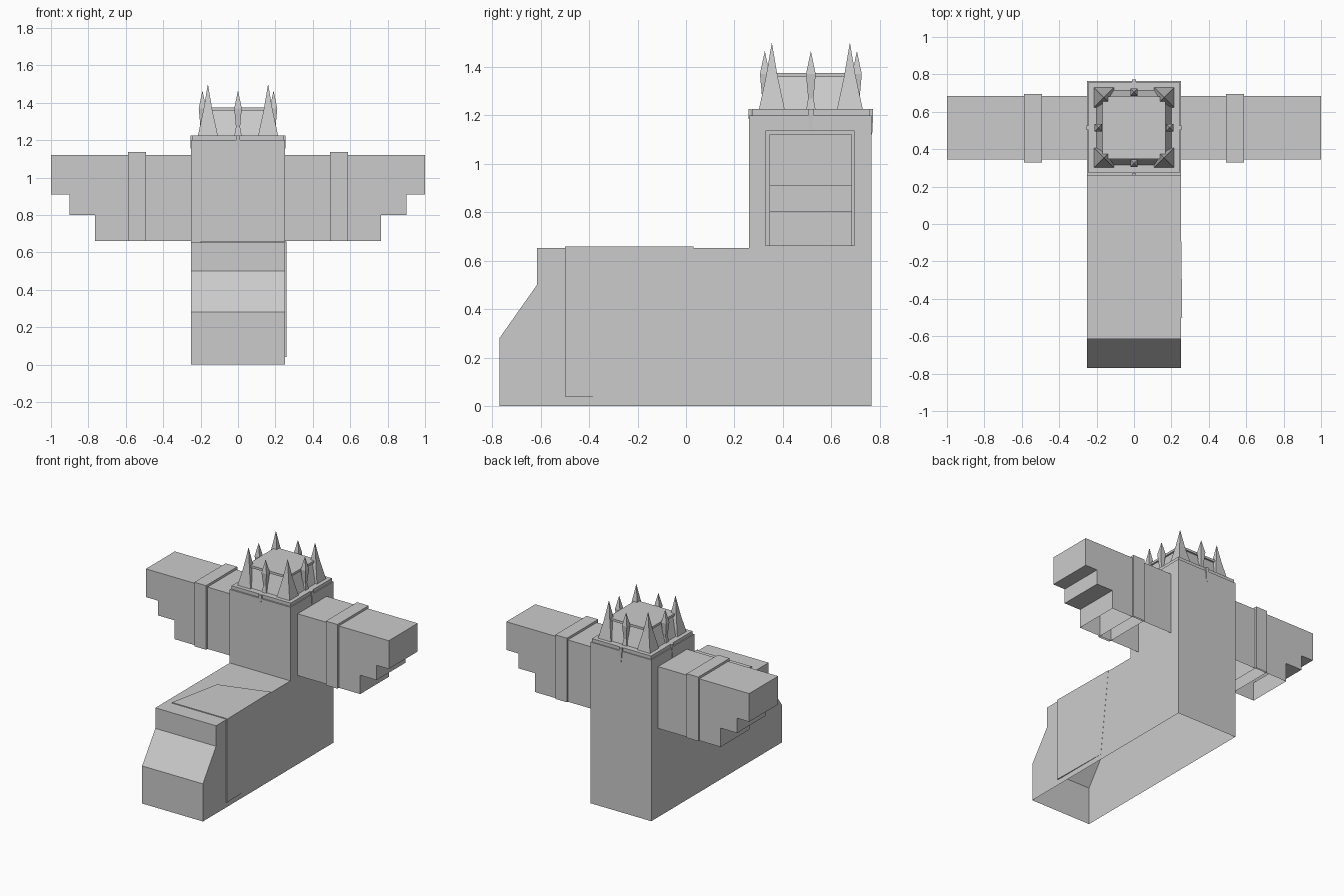
import bpy, bmesh
from mathutils import Vector

if "Cube" in bpy.data.objects:
    bpy.data.objects.remove(bpy.data.objects["Cube"])

stone = bpy.data.materials.new("pale_grey_stone")
stone.use_nodes = True
grey = (0.6, 0.6, 0.6, 1)
stone.diffuse_color = grey
stone.node_tree.nodes["Principled BSDF"].inputs["Base Color"].default_value = grey

TOWER_Y = 0.515


def finish(name, bm, open_below=None):
    """Make an object; faces lying at the open_below height are removed."""
    bmesh.ops.recalc_face_normals(bm, faces=bm.faces)
    if open_below is not None:
        gone = [f for f in bm.faces
                if all(abs(v.co.z - open_below) < 1e-4 for v in f.verts)]
        bmesh.ops.delete(bm, geom=gone, context='FACES')
    mesh = bpy.data.meshes.new(name)
    bm.to_mesh(mesh)
    bm.free()
    mesh.materials.append(stone)
    obj = bpy.data.objects.new(name, mesh)
    bpy.context.collection.objects.link(obj)
    return obj


def prism(name, outline, offset, open_below=None):
    """Extrude a flat outline of 3D points along offset."""
    bm = bmesh.new()
    face = bm.faces.new([bm.verts.new(p) for p in outline])
    made = bmesh.ops.extrude_face_region(bm, geom=[face], use_keep_orig=True)
    moved = [g for g in made["geom"] if isinstance(g, bmesh.types.BMVert)]
    bmesh.ops.translate(bm, verts=moved, vec=Vector(offset))
    return finish(name, bm, open_below)


def stack(name, rings, cx=0, cy=TOWER_Y, open_below=None):
    """Loft rectangles (half x, half y, z) upwards; zero size is a point."""
    bm = bmesh.new()
    loops = []
    for hx, hy, z in rings:
        loops.append([bm.verts.new((cx + sx * hx, cy + sy * hy, z))
                      for sx, sy in ((-1, -1), (1, -1), (1, 1), (-1, 1))])
    for a, b in zip(loops, loops[1:]):
        for i in range(4):
            j = (i + 1) % 4
            bm.faces.new((a[i], a[j], b[j], b[i]))
    bm.faces.new(loops[0])
    bm.faces.new(loops[-1])
    bmesh.ops.remove_doubles(bm, verts=bm.verts, dist=1e-5)
    return finish(name, bm, open_below)


# Long nave and tower in one hollow shell, open underneath
side = [(-0.77, 0), (-0.77, 0.28), (-0.615, 0.5), (-0.615, 0.653), (0.26, 0.653),
        (0.26, 1.2), (0.765, 1.2), (0.765, 0)]
prism("nave_and_tower", [(-0.25, y, z) for y, z in side], (0.5, 0, 0), 0)

# Thin raised panels on the nave roof and left wall
prism("roof_panel", [(-0.2, -0.49, 0.653), (0.25, -0.49, 0.653),
                     (0.25, 0.03, 0.653), (-0.116, -0.08, 0.653)], (0, 0, 0.006))
panel = prism("wall_panel", [(0.25, -0.5, 0.04), (0.25, -0.05, 0.04),
                             (0.25, 0.03, 0.659), (0.25, -0.5, 0.659)], (0.008, 0, 0))
for v in panel.data.vertices:
    if v.co.x > 0.251 and v.co.y > -0.2:
        v.co.x = 0.251

# Stepped side wings with a raised band each
steps = [(0.25, 0.66), (0.25, 1.12), (1, 1.12), (1, 0.91), (0.9, 0.91),
         (0.9, 0.8), (0.765, 0.8), (0.765, 0.66)]
for s, label in ((1, "left"), (-1, "right")):
    prism(label + "_wing", [(s * x, 0.345, z) for x, z in steps], (0, 0.34, 0), 0.66)
    stack(label + "_wing_band", [(0.048, 0.184, 0.66), (0.048, 0.184, 1.137)],
          s * 0.541, 0.512, 0.66)

# Cornice and tapered lantern with a thin overhanging cap
stack("cornice", [(0.243, 0.243, 1.2), (0.243, 0.243, 1.225)])
stack("lantern", [(0.2, 0.2, 1.225), (0.155, 0.155, 1.36)])
stack("lantern_cap", [(0.168, 0.168, 1.358), (0.168, 0.168, 1.375)])

# Corner spires
for sx in (-1, 1):
    for sy in (-1, 1):
        stack("corner_spire", [(0.053, 0.053, 1.225), (0.024, 0.024, 1.36), (0, 0, 1.5)],
              sx * 0.161, TOWER_Y + sy * 0.161)

# Slim middle spikes with a small tab on the wall below
for dx, dy in ((1, 0), (-1, 0), (0, 1), (0, -1)):
    stack("middle_spike", [(0.02, 0.02, 1.22), (0.011, 0.011, 1.27),
                           (0.02, 0.02, 1.37), (0, 0, 1.465)],
          dx * 0.19, TOWER_Y + dy * 0.19)
    hx, hy = (0.012, 0.006) if dy else (0.006, 0.012)
    stack("wall_tab", [(hx * 0.3, hy * 0.3, 1.12), (hx, hy, 1.2), (hx, hy, 1.225)],
          dx * 0.249, TOWER_Y + dy * 0.251)
